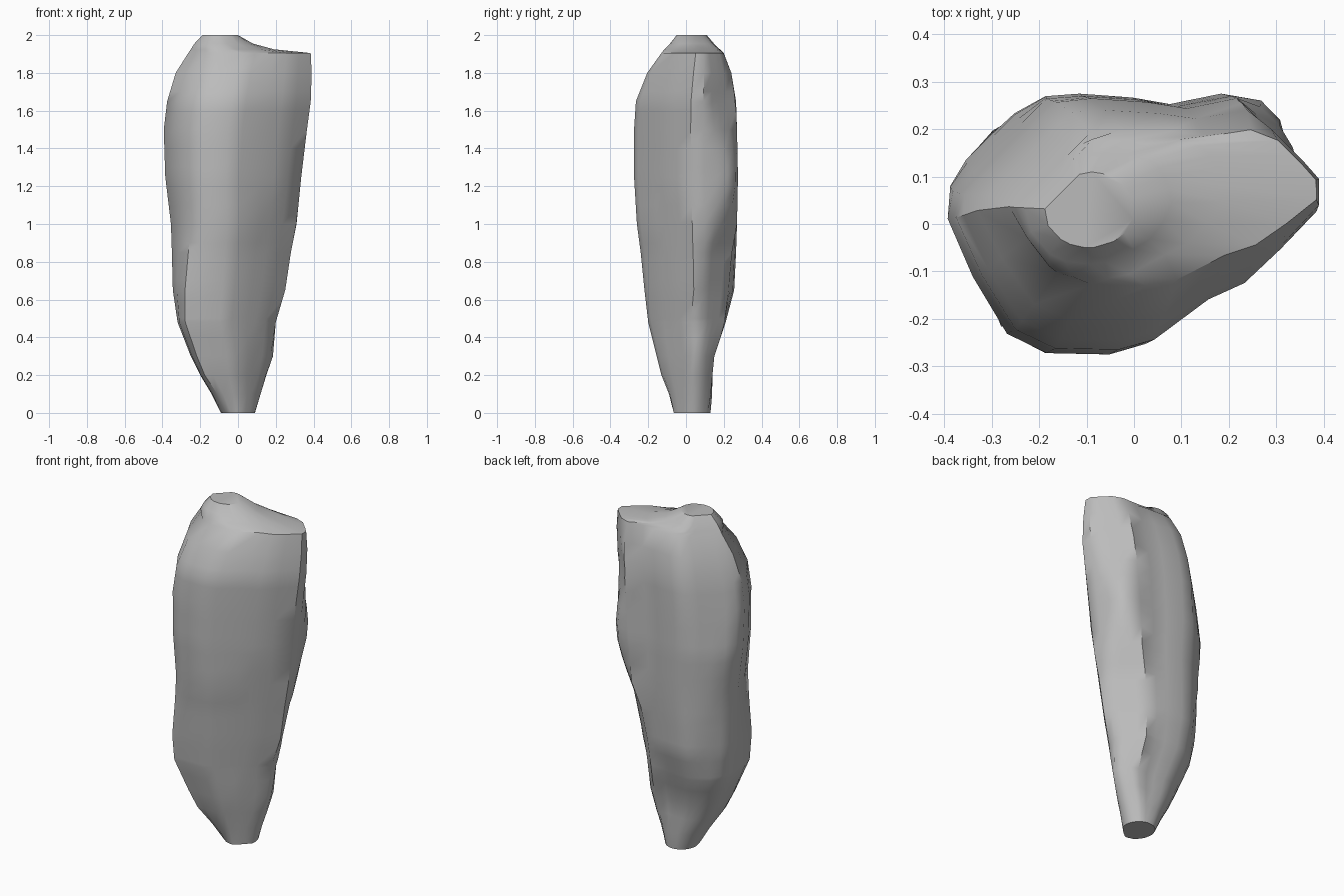
import bpy
import bmesh
import math
from mathutils import Vector

default_cube = bpy.data.objects.get("Cube")
if default_cube:
    bpy.data.objects.remove(default_cube, do_unlink=True)

# Single stone colour
stone = bpy.data.materials.new("stone_grey")
stone.use_nodes = True
colour = (0.5, 0.5, 0.5, 1)
stone.diffuse_color = colour
stone.node_tree.nodes["Principled BSDF"].inputs["Base Color"].default_value = colour

# Outline of the body seen from above, in units of its half width and half depth
OUTLINE = [(1, .1), (1, .35), (.95, .6), (.91, .8), (.8, .95), (.58, 1), (.28, .92),
           (.06, .97), (-.25, 1), (-.45, .98), (-.63, .85), (-.8, .72), (-.92, .5),
           (-1, .3), (-1, .05), (-.86, -.4), (-.67, -.84), (-.45, -.99), (-.1, -1),
           (.1, -.92), (.4, -.6), (.6, -.47), (.8, -.2)]

# Height, left, right, front, back
LEVELS = [(0, -.09, .09, -.065, .13),
          (.1, -.14, .12, -.09, .14),
          (.2, -.2, .15, -.13, .14),
          (.3, -.25, .185, -.155, .15),
          (.48, -.32, .2, -.2, .21),
          (.65, -.345, .25, -.22, .255),
          (.85, -.35, .28, -.24, .265),
          (1, -.355, .31, -.26, .27),
          (1.25, -.385, .335, -.275, .275),
          (1.5, -.393, .365, -.275, .27),
          (1.65, -.375, .385, -.265, .265),
          (1.8, -.33, .39, -.205, .24),
          (1.905, -.27, .385, -.13, .2),
          (1.925, -.255, .19, -.115, .18),
          (1.955, -.235, .08, -.085, .15),
          (2, -.19, 0, -.05, .11)]

# Reach of the three bevelled corners and swell of the front left one, level by level
BACK_RIGHT = [.17, .19, .23, .26, .29, .32, .37, .44, .55, .49, .48, .49, .48, .36, .24, .12]
BACK_LEFT = [.18, .23, .29, .34, .42, .45, .47, .5, .49, .45, .42, .37, .3, .285, .265, .22]
FRONT_RIGHT = [.08, .1, .125, .145, .18, .215, .25, .275, .325, .37, .385, .385, .39, .25, .15, .06]
SWELL = [0, .03, .06, .07, .08, .06, .03, .01, 0, 0, 0, 0, 0, 0, 0, 0]


def blend(low, high, t):
    return [a + (b - a) * t for a, b in zip(low, high)]


def level_at(height):
    """Linear blend of the neighbouring levels, with their corner shapes."""
    table = [(*level, *shape) for level, *shape
             in zip(LEVELS, BACK_RIGHT, BACK_LEFT, FRONT_RIGHT, SWELL)]
    for low, high in zip(table, table[1:]):
        if height <= high[0]:
            return blend(low, high, (height - low[0]) / (high[0] - low[0]))


def cross_section(level):
    """Scale the outline to a level, rounding it at both ends and shaping corners."""
    z, left, right, front, back, *reaches, swell = level
    roundness = max(0, 1 - z / .2, (z - 1.9) / .1)
    points = []
    for corner in OUTLINE:
        length = math.hypot(*corner)
        a, b = blend(corner, [c / length for c in corner], roundness)
        push = swell * max(0, -a) * max(0, -b)
        x = max(left, (left + right + a * (right - left)) / 2 - push)
        y = max(front, (front + back + b * (back - front)) / 2 - push)
        for (sx, sy), reach in zip(((1, 1), (-1, 1), (1, -1)), reaches):
            excess = max(0, sx * x + sy * y - reach) / 2
            x, y = x - sx * excess, y - sy * excess
        points.append(Vector((x, y, z)))
    return points


# Body: loft of cross-sections closed by a flat foot and a flat crown
bm = bmesh.new()
heights = sorted({round(i * .1, 2) for i in range(19)} | {level[0] for level in LEVELS})
rings = [[bm.verts.new(p) for p in cross_section(level_at(h))] for h in heights]
count = len(OUTLINE)
for lower, upper in zip(rings, rings[1:]):
    for i in range(count):
        j = (i + 1) % count
        bm.faces.new((lower[i], lower[j], upper[j], upper[i]))
bm.faces.new(rings[0][::-1])
bm.faces.new(rings[-1])
bmesh.ops.remove_doubles(bm, verts=bm.verts, dist=.0005)
bmesh.ops.recalc_face_normals(bm, faces=bm.faces)

mesh = bpy.data.meshes.new("standing_stone")
bm.to_mesh(mesh)
bm.free()
mesh.materials.append(stone)
body = bpy.data.objects.new("standing_stone", mesh)
bpy.context.collection.objects.link(body)

bpy.ops.object.select_all(action='DESELECT')
body.select_set(True)
bpy.context.view_layer.objects.active = body
bpy.ops.object.shade_smooth_by_angle(angle=math.radians(42))
